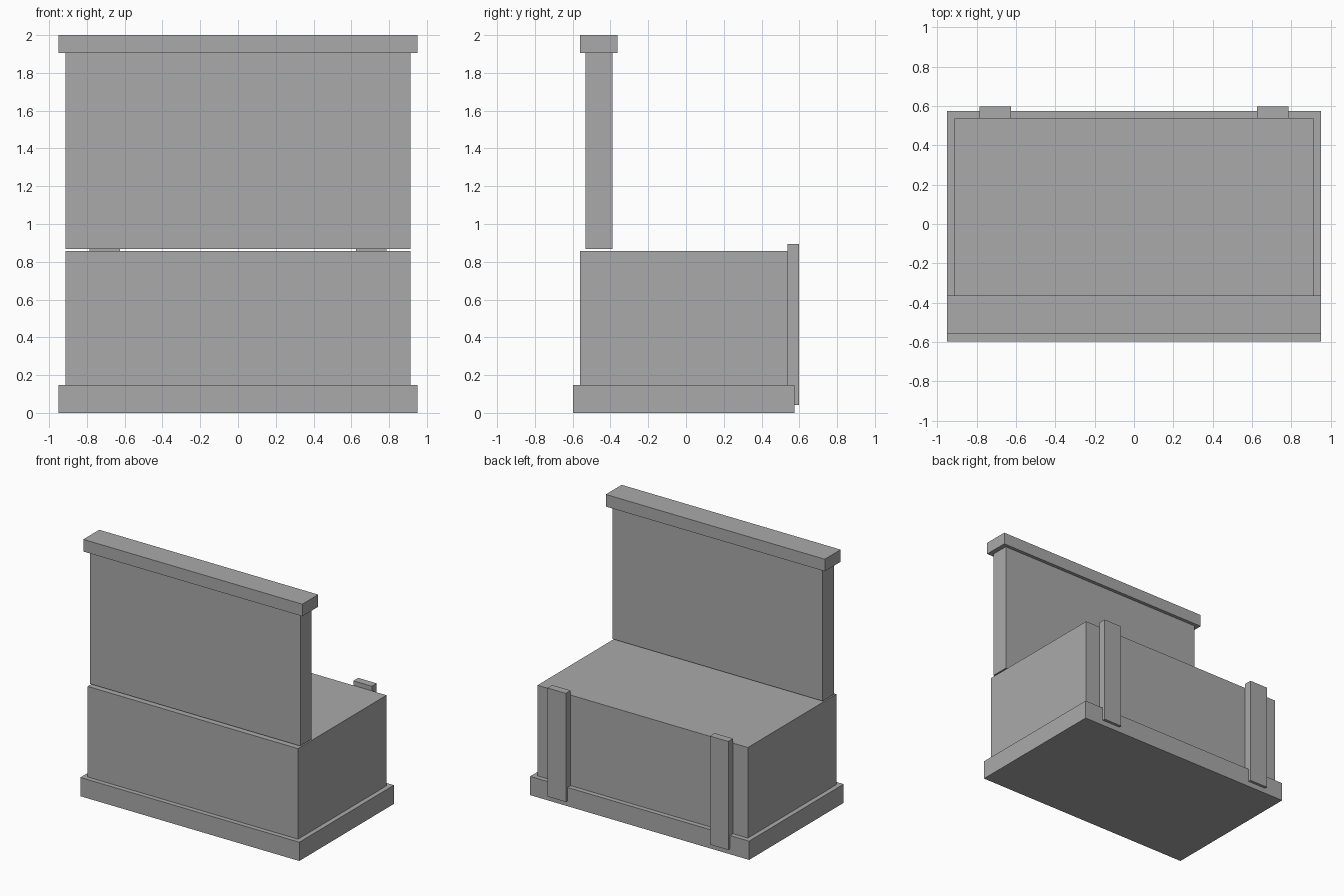
import bpy

cube = bpy.data.objects.get("Cube")
if cube:
    bpy.data.objects.remove(cube, do_unlink=True)

GREY = (0.4, 0.4, 0.4, 1.0)
grey = bpy.data.materials.new("plain grey")
grey.use_nodes = True
grey.diffuse_color = GREY
grey.node_tree.nodes["Principled BSDF"].inputs["Base Color"].default_value = GREY


def box(name, x, y, z):
    """Box spanning the given (low, high) range on each axis."""
    spans = (x, y, z)
    bpy.ops.mesh.primitive_cube_add(size=1, location=[(a + b) / 2 for a, b in spans])
    obj = bpy.context.object
    obj.name = name
    obj.scale = [b - a for a, b in spans]
    bpy.ops.object.transform_apply(location=False, rotation=False, scale=True)
    obj.data.materials.append(grey)
    return obj


WIDE, NARROW = (-0.95, 0.95), (-0.913, 0.913)

# Lower block on its plinth
box("plinth", WIDE, (-0.597, 0.575), (0, 0.147))
box("lower_block", NARROW, (-0.56, 0.537), (0.147, 0.857))

# Upright panel, a hair above the block, with its cap
box("upright_panel", NARROW, (-0.532, -0.39), (0.867, 1.905))
box("top_cap", WIDE, (-0.56, -0.363), (1.905, 2.0))

# Two upright straps on the back
for side, s in (("left", 1), ("right", -1)):
    box(f"back_strap_{side}", sorted((s * 0.625, s * 0.785)), (0.537, 0.597), (0.042, 0.893))
